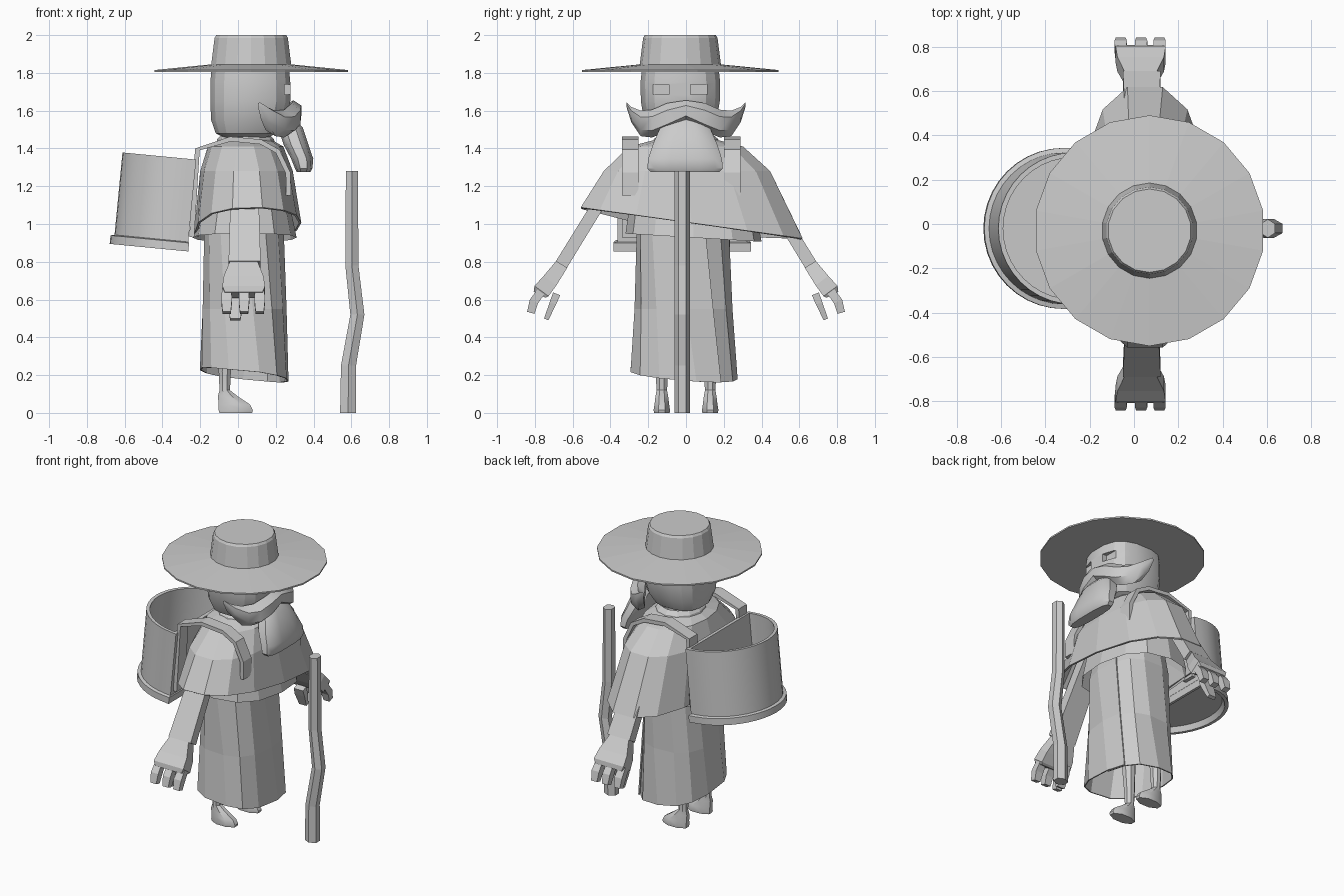
import bpy, math
from mathutils import Vector

if "Cube" in bpy.data.objects:
    bpy.data.objects.remove(bpy.data.objects["Cube"])

grey = bpy.data.materials.new("plain_grey")
grey.diffuse_color = (0.6, 0.6, 0.6, 1)
grey.use_nodes = True
grey.node_tree.nodes["Principled BSDF"].inputs["Base Color"].default_value = grey.diffuse_color


def loft(name, rings, closed=True, cap0=True, cap1=True, smooth=0):
    """Skin a list of equal-length point rings."""
    n = len(rings[0])
    verts = [tuple(p) for r in rings for p in r]
    faces = []
    for k in range(len(rings) - 1):
        for i in range(n if closed else n - 1):
            j = (i + 1) % n
            faces.append((k * n + i, k * n + j, (k + 1) * n + j, (k + 1) * n + i))
    if cap0:
        faces.append(tuple(reversed(range(n))))
    if cap1:
        faces.append(tuple(range((len(rings) - 1) * n, len(rings) * n)))
    me = bpy.data.meshes.new(name)
    me.from_pydata(verts, [], faces)
    me.materials.append(grey)
    ob = bpy.data.objects.new(name, me)
    bpy.context.collection.objects.link(ob)
    bpy.ops.object.select_all(action='DESELECT')
    ob.select_set(True)
    bpy.context.view_layer.objects.active = ob
    bpy.ops.object.mode_set(mode='EDIT')
    bpy.ops.mesh.select_all(action='SELECT')
    bpy.ops.mesh.normals_make_consistent(inside=False)
    bpy.ops.object.mode_set(mode='OBJECT')
    if smooth:
        bpy.ops.object.shade_smooth_by_angle(angle=math.radians(smooth))
    return ob


def oval(cx, cy, z, rx, ry, n, start=0.0, e=1.0):
    """Horizontal oval ring; e < 1 makes it boxier."""
    pts = []
    for i in range(n):
        a = start + math.tau * i / n
        c, s = math.cos(a), math.sin(a)
        pts.append((cx + rx * math.copysign(abs(c) ** e, c),
                    cy + ry * math.copysign(abs(s) ** e, s), z))
    return pts


def bar(name, path, side, sizes):
    """Box-section bar along a path; sizes = (half width along side, half thickness)."""
    path = [Vector(p) for p in path]
    side = Vector(side)
    rings = []
    for i, p in enumerate(path):
        t = (path[min(i + 1, len(path) - 1)] - path[max(i - 1, 0)]).normalized()
        nrm = t.cross(side).normalized()
        w, h = sizes[i] if isinstance(sizes, list) else sizes
        rings.append([p + side * w * a + nrm * h * b
                      for a, b in ((-1, -1), (1, -1), (1, 1), (-1, 1))])
    return loft(name, rings)


# hat: flat brim and tapered crown in one turned shape
hat = [(0.52, 1.805), (0.52, 1.815), (0.215, 1.845), (0.197, 1.985), (0.188, 2.0)]
loft("hat", [oval(0.07, -0.03, z, r, r, 18, math.pi / 2) for r, z in hat])

# head with two cut eye sockets
head_rows = [(0.04, 0.11, 0.11, 1.455), (0.045, 0.165, 0.16, 1.48), (0.055, 0.2, 0.195, 1.55),
             (0.065, 0.215, 0.212, 1.65), (0.065, 0.215, 0.214, 1.75), (0.065, 0.208, 0.206, 1.82)]
head = loft("head", [oval(cx, -0.03, z, rx, ry, 16, math.pi / 16, 0.75)
                     for cx, rx, ry, z in head_rows], smooth=20)
for y in (-0.145, 0.08):
    cut = bar("eye_cutter", [(0.245, y, 1.712), (0.4, y, 1.712)], (0, 1, 0), (0.055, 0.027))
    mod = head.modifiers.new("socket", 'BOOLEAN')
    mod.operation, mod.object, mod.solver = 'DIFFERENCE', cut, 'EXACT'
    bpy.context.view_layer.objects.active = head
    bpy.ops.object.modifier_apply(modifier=mod.name)
    bpy.data.objects.remove(cut)

# neck and collar
loft("neck", [oval(0.04, 0, z, 0.1, 0.1, 10) for z in (1.3, 1.5)])
collar = [(1.36, 0.17, 0.2), (1.45, 0.15, 0.17), (1.475, 0.125, 0.14), (1.42, 0.11, 0.12)]
loft("collar", [oval(0.04, 0, z, rx, ry, 12) for z, rx, ry in collar], cap0=False, cap1=False)

# moustache: (y, low z, high z, back x, front x), mirrored
half = [(0, 1.545, 1.655, 0.25, 0.335), (0.1, 1.49, 1.64, 0.24, 0.33), (0.18, 1.458, 1.605, 0.19, 0.3),
        (0.24, 1.465, 1.6, 0.145, 0.25), (0.29, 1.54, 1.62, 0.12, 0.185), (0.315, 1.62, 1.645, 0.105, 0.125)]
rows = [(-y, *r) for y, *r in reversed(half[1:])] + half
rings = []
for y, lo, hi, b, f in rows:
    m = (lo + hi) / 2
    q = (hi - lo) / 4
    rings.append([(b, y, m - q), ((b + f) / 2, y, lo), (f, y, m - q),
                  (f, y, m + q), ((b + f) / 2, y, hi), (b, y, m + q)])
loft("moustache", rings, smooth=35)

# beard: (z, back x, front x, half width)
beard = [(1.56, 0.2, 0.3, 0.09), (1.51, 0.21, 0.345, 0.135), (1.42, 0.24, 0.375, 0.175),
         (1.345, 0.28, 0.4, 0.2), (1.295, 0.3, 0.395, 0.205), (1.275, 0.31, 0.385, 0.185)]
loft("beard", [oval((b + f) / 2, -0.005, z, (f - b) / 2, w, 12, math.pi / 12, 0.7)
               for z, b, f, w in beard], smooth=30)


# cape: open tent over the shoulders with a slanted hem
def hem(p):
    x, y, _ = p
    return (x, y, 1.01 - 0.14 * y + (0.0 if x > 0 else -0.07 * (1 - abs(y) / 0.6)))


cape = [oval(0.04, 0, 1.45, 0.13, 0.15, 14), oval(0.04, 0.0, 1.41, 0.2, 0.31, 14),
        oval(0.045, 0.005, 1.28, 0.245, 0.45, 14, 0, 0.85),
        [hem(p) for p in oval(0.05, 0.03, 0, 0.285, 0.6, 14, 0, 0.85)]]
cape_ob = loft("cape", cape, cap0=False, cap1=False)
cape_ob.modifiers.new("cloth", 'SOLIDIFY').thickness = 0.012
# lower layer of the cape showing under the upper hem
under = [oval(0.035, 0.03, 1.3, 0.2, 0.3, 12, 0, 0.8),
         [(x, y, 0.93 - 0.06 * y) for x, y, _ in oval(0.035, 0.04, 0, 0.275, 0.36, 12, 0, 0.8)]]
loft("cape_lower_layer", under, cap0=False, cap1=False)

# robe: wrapped sheet whose ends overlap at the front
robe = []
for z, rx, ry, a0 in [(1.3, 0.16, 0.2, 0.3), (0.95, 0.215, 0.255, 0.35),
                      (0.55, 0.228, 0.268, 0.5), (0.2, 0.24, 0.295, 0.62)]:
    ring = []
    for i in range(15):
        u = i / 14
        a = a0 - 0.5 + (math.tau + 0.5) * u
        k = 0.95 + 0.05 * u
        c, s = math.cos(a), math.sin(a)
        x = 0.03 + rx * k * math.copysign(abs(c) ** 0.75, c)
        y = -0.01 + ry * k * math.copysign(abs(s) ** 0.75, s)
        drop = (0.03 * c + 0.08 * y) if z < 0.3 else 0
        ring.append((x, y, z - drop))
    robe.append(ring)
robe_ob = loft("robe", robe, closed=False, cap0=False, cap1=False)
robe_ob.modifiers.new("cloth", 'SOLIDIFY').thickness = 0.008

for s, side in ((-1, "right"), (1, "left")):
    # arm, hand, three fingers and a thumb
    X = (1, 0, 0)
    bar(side + "_arm", [(0.035, s * 0.31, 1.34), (0.035, s * 0.46, 1.11), (0.035, s * 0.66, 0.785)], X,
        [(0.07, 0.035), (0.075, 0.033), (0.085, 0.034)])
    bar(side + "_hand", [(0.03, s * 0.655, 0.79), (0.03, s * 0.72, 0.7), (0.03, s * 0.765, 0.645),
                         (0.03, s * 0.775, 0.625)], X,
        [(0.07, 0.034), (0.105, 0.042), (0.113, 0.046), (0.1, 0.035)])
    for i, x in enumerate((-0.06, 0.032, 0.115)):
        bar(f"{side}_finger_{i + 1}", [(x, s * 0.765, 0.645), (x, s * 0.805, 0.59), (x, s * 0.822, 0.53)], X,
            [(0.025, 0.022), (0.028, 0.024), (0.022, 0.02)])
    bar(side + "_thumb", [(-0.005, s * 0.685, 0.63), (-0.01, s * 0.705, 0.58), (-0.015, s * 0.74, 0.495)], X,
        [(0.035, 0.02), (0.038, 0.018), (0.028, 0.012)])

    # leg and bare foot
    fy = s * 0.128
    leg = [(0.5, -0.06, 0.05, 0.05), (0.22, -0.07, 0.035, 0.036), (0.12, -0.07, 0.03, 0.03),
           (0.09, -0.055, 0.055, 0.036), (0.045, -0.02, 0.09, 0.042), (0.015, -0.012, 0.098, 0.047),
           (0, -0.012, 0.094, 0.045)]
    loft(side + "_leg", [oval(cx, fy, z, rx, ry, 8, math.pi / 8) for z, cx, rx, ry in leg], smooth=30)

    # shoulder strap from the basket over to the chest
    sy = -0.295 if s < 0 else 0.245
    strap = [(-0.245, 0.93), (-0.215, 1.395), (-0.04, 1.45), (0.12, 1.435), (0.21, 1.385),
             (0.265, 1.27), (0.268, 1.15)]
    bar(side + "_strap", [(x, sy, z) for x, z in strap], (0, 1, 0), (0.044, 0.013))


# half-round basket with a base band and an open, hollow top
def dee(r, wall, z):
    arc = [(r * math.cos(a), r * math.sin(a), z)
           for a in (math.pi / 2 + math.pi * i / 20 for i in range(21))]
    return arc + [(wall, -r, z), (wall, r, z)]


basket = loft("basket", [dee(0.325, 0.02, 0.035), dee(0.34, 0.035, 0), dee(0.363, 0.055, 0),
                         dee(0.363, 0.055, 0.045), dee(0.342, 0.05, 0.05), dee(0.342, 0.05, 0.488),
                         dee(0.32, 0.025, 0.488), dee(0.32, 0.025, 0.055)], smooth=30)
basket.location = (-0.318, -0.02, 0.86)
basket.rotation_euler = (0, math.radians(5.5), 0)

# crooked walking staff
staff = [(0.603, 1.28), (0.603, 0.78), (0.632, 0.52), (0.585, 0.25), (0.583, 0)]
loft("staff", [oval(x, -0.02, z, 0.037 + 0.003 * i, 0.042, 6, math.pi / 6) for i, (x, z) in enumerate(staff)])
